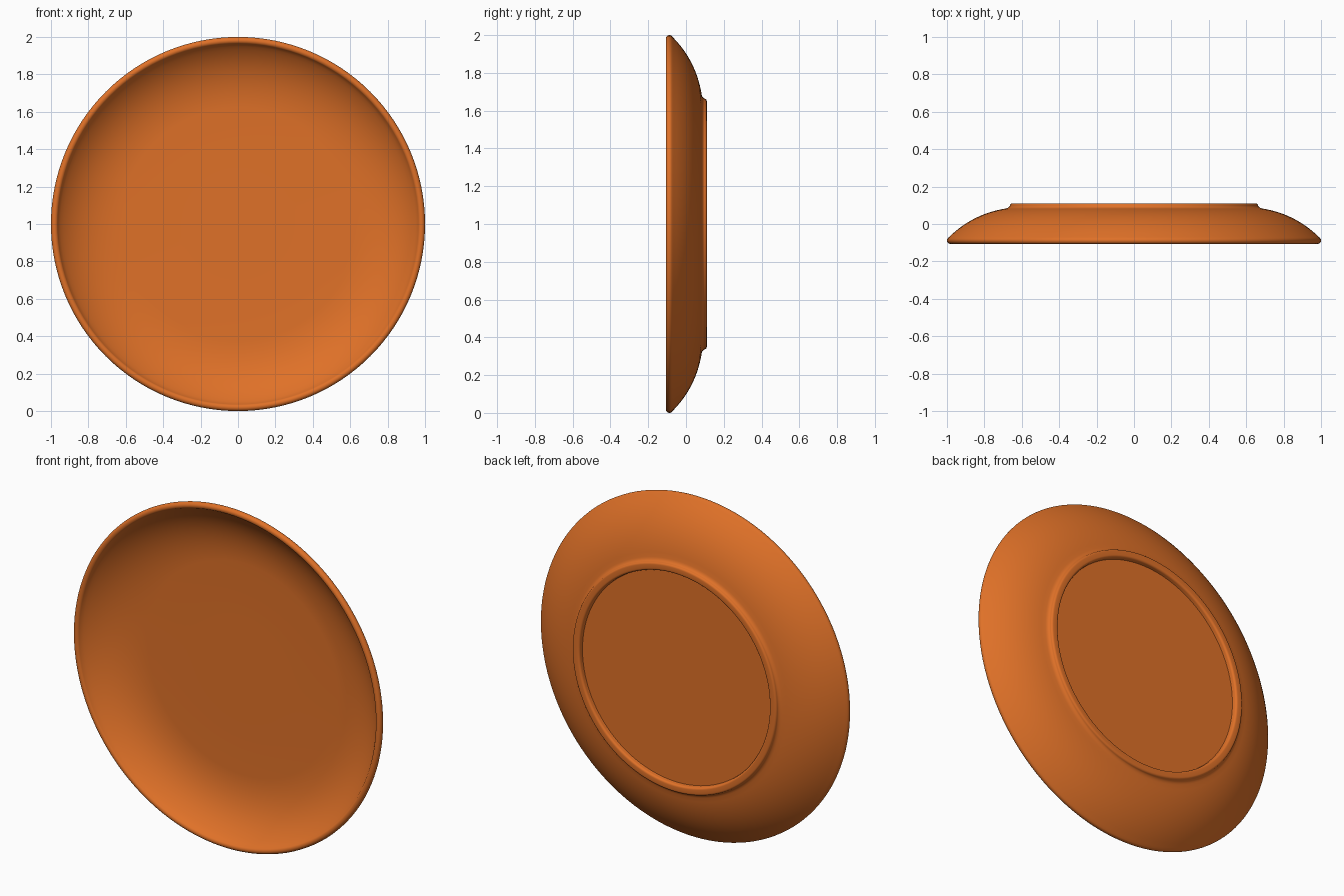
import bpy, bmesh, math

if "Cube" in bpy.data.objects:
    bpy.data.objects.remove(bpy.data.objects["Cube"])

SEG = 128


def bezier(a, b, c, n):
    """Quadratic curve from a to c, pulled toward b (end point left out)."""
    pts = []
    for i in range(n):
        t = i / n
        pts.append(tuple((1-t)**2 * p + 2*t*(1-t) * q + t*t * r for p, q, r in zip(a, b, c)))
    return pts


def arc(cx, cy, rad, a0, a1, n):
    """Circular arc, angles in degrees."""
    return [(cx + rad * math.cos(math.radians(a0 + (a1 - a0) * i / n)),
             cy + rad * math.sin(math.radians(a0 + (a1 - a0) * i / n))) for i in range(n + 1)]


# Plate cross-section as (radius, y): front floor, bowl, rim, outer wall, foot ring, base
profile = [(0.0, 0.045), (0.3, 0.045)]
profile += bezier((0.62, 0.045), (0.84, 0.04), (0.965, -0.093), 16)
profile += arc(0.981, -0.088, 0.019, 195, 405, 14)
profile += bezier((0.985, -0.066), (0.86, 0.055), (0.685, 0.083), 14)
profile += bezier((0.685, 0.083), (0.668, 0.087), (0.664, 0.098), 4)
profile += arc(0.651, 0.097, 0.013, 0, 90, 5)
profile += arc(0.630, 0.097, 0.013, 90, 180, 5)
profile += [(0.615, 0.082), (0.3, 0.082), (0.0, 0.082)]

# Revolve the section around the y axis
bm = bmesh.new()
rings = []
for r, y in profile:
    if r == 0:
        rings.append([bm.verts.new((0, y, 1))] * SEG)
    else:
        rings.append([bm.verts.new((r * math.cos(2 * math.pi * i / SEG), y,
                                    1 + r * math.sin(2 * math.pi * i / SEG))) for i in range(SEG)])
for a, b in zip(rings, rings[1:]):
    for i in range(SEG):
        j = (i + 1) % SEG
        bm.faces.new(list(dict.fromkeys((a[i], a[j], b[j], b[i]))))
bmesh.ops.recalc_face_normals(bm, faces=bm.faces)
mesh = bpy.data.meshes.new("plate")
bm.to_mesh(mesh)
bm.free()
plate = bpy.data.objects.new("plate", mesh)
bpy.context.collection.objects.link(plate)

# Orange glaze
mat = bpy.data.materials.new("orange")
mat.diffuse_color = (0.74, 0.165, 0.021, 1)
mat.use_nodes = True
mat.node_tree.nodes["Principled BSDF"].inputs["Base Color"].default_value = mat.diffuse_color
mesh.materials.append(mat)

# Smooth shading with the crease inside the foot ring kept sharp
bpy.context.view_layer.objects.active = plate
plate.select_set(True)
bpy.ops.object.shade_smooth_by_angle(angle=math.radians(40))
